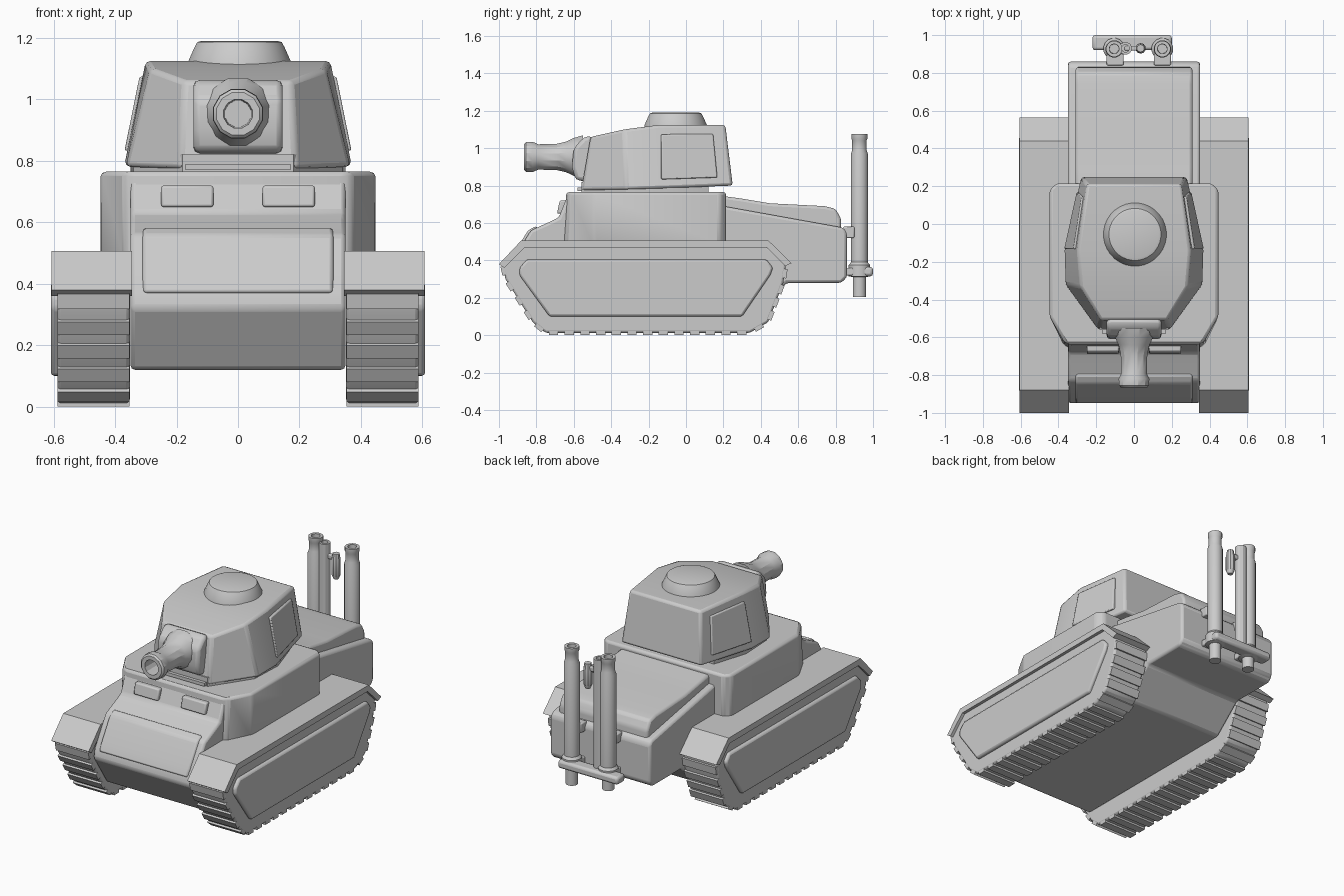
import bpy, bmesh
from math import cos, sin, tau, atan2
from mathutils import Vector, Matrix

if "Cube" in bpy.data.objects:
    bpy.data.objects.remove(bpy.data.objects["Cube"])


def finish(name, bm, bevel=0.0, mirror=False):
    bmesh.ops.recalc_face_normals(bm, faces=bm.faces)
    me = bpy.data.meshes.new(name)
    bm.to_mesh(me)
    bm.free()
    ob = bpy.data.objects.new(name, me)
    bpy.context.collection.objects.link(ob)
    if mirror:
        ob.modifiers.new("Mirror", 'MIRROR').use_mirror_merge = False
    if bevel:
        b = ob.modifiers.new("Bevel", 'BEVEL')
        b.width, b.segments, b.limit_method, b.angle_limit = bevel, 2, 'ANGLE', 0.45
    return ob


def prism(name, prof, x0, x1, **kw):
    """Side profile of (y, z) points extruded along x."""
    bm = bmesh.new()
    a, b = ([bm.verts.new((x, y, z)) for y, z in prof] for x in (x0, x1))
    bm.faces.new(a)
    bm.faces.new(b)
    for i in range(len(a)):
        j = (i + 1) % len(a)
        bm.faces.new((a[i], a[j], b[j], b[i]))
    return finish(name, bm, **kw)


def loft(name, lower, upper, **kw):
    """Symmetric body between two half outlines of (x, y, z) points."""
    bm = bmesh.new()
    n = len(lower)
    rings = [[bm.verts.new(p) for p in half] +
             [bm.verts.new((-x, y, z)) for x, y, z in reversed(half)]
             for half in (lower, upper)]
    for r in rings:
        for i in range(n - 1):
            bm.faces.new((r[i], r[i + 1], r[2 * n - 2 - i], r[2 * n - 1 - i]))
    a, b = rings
    for i in range(2 * n):
        j = (i + 1) % (2 * n)
        bm.faces.new((a[i], a[j], b[j], b[i]))
    return finish(name, bm, **kw)


def lathe(name, prof, centre, axis='Z', seg=16, **kw):
    """(radius, offset) profile turned round an axis, closed at both ends."""
    bm = bmesh.new()
    cx, cy, cz = centre
    rings = []
    for r, t in prof:
        ring = []
        for k in range(seg):
            u, v = r * cos(tau * (k + .5) / seg), r * sin(tau * (k + .5) / seg)
            p = (cx + u, cy + v, cz + t) if axis == 'Z' else (cx + u, cy + t, cz + v)
            ring.append(bm.verts.new(p))
        rings.append(ring)
    for a, b in zip(rings, rings[1:]):
        for i in range(seg):
            j = (i + 1) % seg
            bm.faces.new((a[i], a[j], b[j], b[i]))
    bm.faces.new(rings[0])
    bm.faces.new(rings[-1])
    return finish(name, bm, **kw)


def box(name, lo, hi, **kw):
    return prism(name, [(lo[1], lo[2]), (hi[1], lo[2]), (hi[1], hi[2]), (lo[1], hi[2])],
                 lo[0], hi[0], **kw)


# Hull: main tub, engine deck, front plate
prism("hull", [(-.82, .12), (-.95, .32), (-.94, .38), (-.83, .56), (-.72, .61), (-.68, .63),
               (-.63, .755), (.2, .69), (.84, .575), (.86, .55), (.86, .31), (.83, .28),
               (.54, .28), (.36, .12)], -.35, .35, bevel=.015)
prism("engine_deck", [(.15, .6), (.15, .75), (.3, .73), (.45, .705), (.74, .69), (.8, .675),
                      (.83, .62), (.83, .5)], -.31, .31, bevel=.015)
prism("front_plate", [(-.952, .37), (-.93, .42), (-.845, .56), (-.80, .585), (-.75, .5),
                      (-.85, .37)], -.31, .31, bevel=.012)

# Superstructure under the turret
plan = [(.41, .215), (.447, .18), (.447, -.49), (.37, -.645), (.33, -.66)]
loft("superstructure", [(x, y, .48) for x, y in plan],
     [(x, y + (.02 if y < -.5 else 0), .765) for x, y in plan], bevel=.015)
prism("vision_plate", [(-.69, .65), (-.675, .72), (-.64, .72), (-.65, .65)], .08, .25,
      bevel=.008, mirror=True)

# Tracks: fender, belt, pads and side plate, mirrored left to right
prism("fender", [(-1, .38), (-.88, .507), (.44, .507), (.565, .385), (.53, .37), (.43, .47),
                 (-.86, .47), (-.97, .36)], .345, .607, mirror=True)
belt = [(-.985, .39), (-.965, .30), (-.82, .07), (-.75, .012), (.34, .012), (.44, .07),
        (.52, .28), (.535, .38)]
prism("track_belt", belt + [(.43, .48), (-.87, .48)], .352, .588, bevel=.012, mirror=True)
prism("side_plate", [(-.89, .36), (-.85, .405), (.43, .405), (.465, .36), (.45, .32),
                     (.30, .10), (-.73, .10), (-.89, .32)], .5, .609, bevel=.012, mirror=True)
bm = bmesh.new()
for p, q in zip(belt, belt[1:]):
    p, q = Vector(p), Vector(q)
    d = q - p
    count = max(1, round(d.length / .085))
    for k in range(count):
        c = p + d * (k + .5) / count
        m = (Matrix.Translation((.47, c.x, c.y)) @ Matrix.Rotation(atan2(d.y, d.x), 4, 'X')
             @ Matrix.Diagonal((.234, .05, .024, 1)))
        bmesh.ops.create_cube(bm, size=1, matrix=m)
finish("track_pads", bm, mirror=True)

# Turret: ring, body, side hatches, cupola
ring = [(.28, .12), (.35, -.1), (.34, -.32), (.18, -.56)]
loft("turret_ring", [(x, y, .74) for x, y in ring], [(x, y, .82) for x, y in ring])
low = [(.28, .25, .80), (.37, -.14, .785), (.365, -.32, .78), (.19, -.56, .775)]
top = [(.25, .21, 1.125), (.30, -.14, 1.125), (.285, -.33, 1.10), (.175, -.51, 1.06)]
loft("turret", low, top, bevel=.015)


def on_side(s, t, out):
    """Point on the turret's rear side wall, pushed outward."""
    a = Vector(low[0]).lerp(Vector(low[1]), s)
    b = Vector(top[0]).lerp(Vector(top[1]), s)
    return a.lerp(b, t) + Vector((out, 0, 0))


bm = bmesh.new()
corners = [(.2, .14), (.98, .14), (.98, .85), (.2, .85)]
inner, outer = ([bm.verts.new(on_side(s, t, o)) for s, t in corners] for o in (-.02, .012))
bm.faces.new(inner)
bm.faces.new(outer)
for i in range(4):
    j = (i + 1) % 4
    bm.faces.new((inner[i], inner[j], outer[j], outer[i]))
finish("turret_side_hatch", bm, bevel=.006, mirror=True)
lathe("cupola", [(.17, -.02), (.167, .005), (.147, .05), (.138, .066), (.125, .07)],
      (.005, -.055, 1.12), seg=32)

# Gun: mantlet, lower lip, barrel with hollow muzzle
prism("mantlet", [(-.5, 1.065), (-.545, 1.06), (-.60, 1.0), (-.61, .9), (-.59, .83), (-.52, .82)],
      -.145, .145, bevel=.02)
box("mantlet_lip", (-.17, -.58, .77), (.17, -.5, .79))
lathe("gun_barrel", [(.12, -.55), (.105, -.60), (.085, -.64), (.073, -.69), (.07, -.79),
                     (.084, -.82), (.082, -.855), (.072, -.865), (.048, -.865), (.044, -.72)],
      (0, 0, .953), axis='Y', seg=12)

# Exhaust stacks on the rear with their bracket
for name, x, z0 in (("exhaust_right", .15, .205), ("exhaust_left", -.105, .24)):
    lathe(name, [(.036, z0), (.036, .31), (.058, .315), (.058, .375), (.046, .39), (.046, .97),
                 (.039, .99), (.039, 1.04), (.043, 1.05), (.043, 1.075), (.026, 1.075),
                 (.024, .98)], (x, .927, 0))
lathe("exhaust_side_pipe", [(.034, .36), (.034, 1.05), (.02, 1.05), (.02, .98)], (-.045, .93, 0),
      seg=12)
lathe("exhaust_whistle", [(.015, .84), (.028, .87), (.028, .96), (.02, 1.0)], (.035, .93, 0), seg=10)
box("whistle_arm", (-.05, .918, .955), (.04, .942, .985), bevel=.006)
box("exhaust_bracket", (-.22, .92, .315), (.2, 1.0, .365), bevel=.015)
for x in (-.1, .15):
    box("bracket_mount", (x - .045, .85, .32), (x + .045, .93, .36), bevel=.006)
    box("upper_mount", (x - .045, .84, .52), (x + .045, .9, .58), bevel=.006)

# Smooth shading with sharp edges kept
for ob in bpy.context.collection.objects:
    ob.select_set(True)
    bpy.context.view_layer.objects.active = ob
bpy.ops.object.shade_smooth_by_angle(angle=.5)
